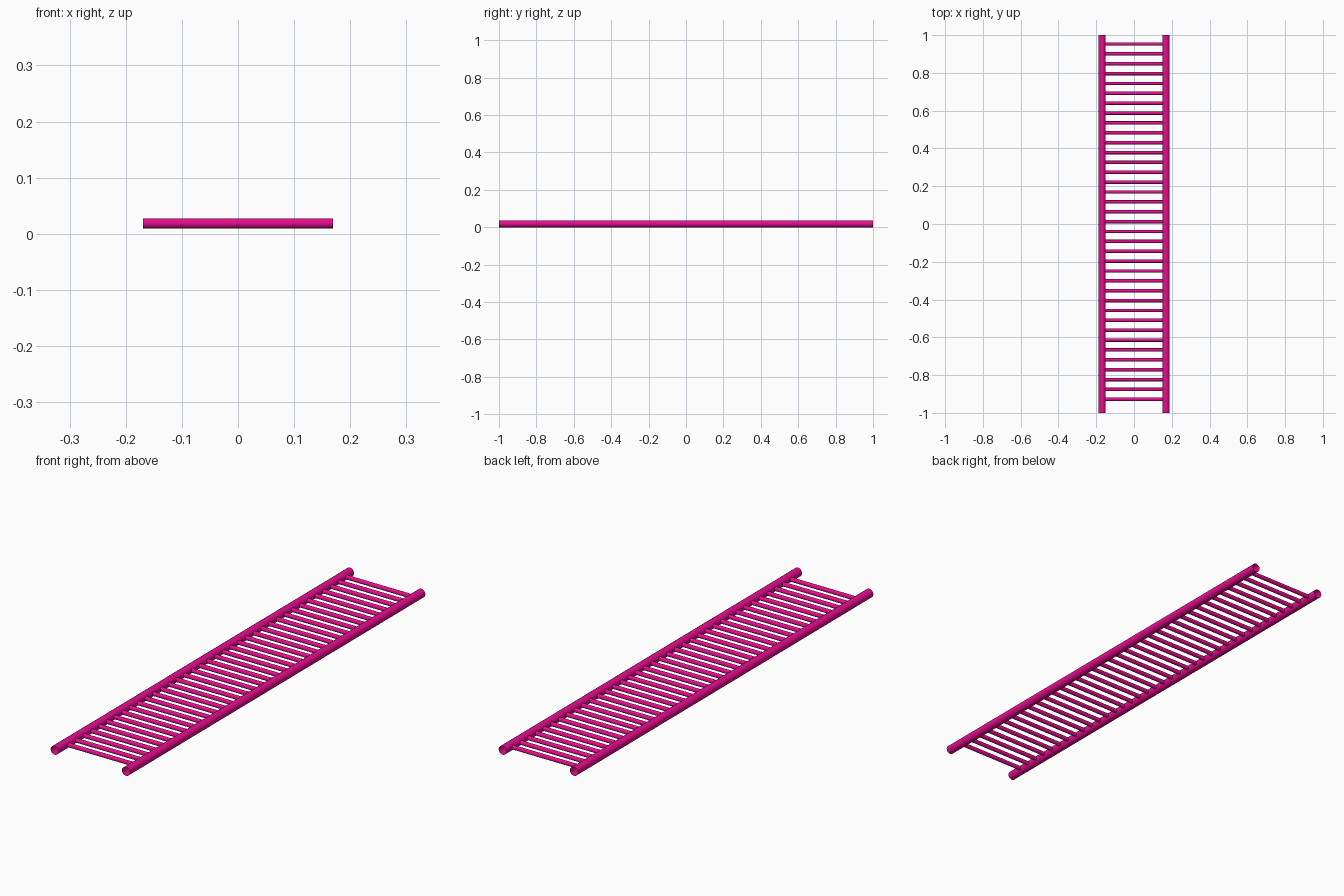
import bpy
from math import pi

if "Cube" in bpy.data.objects:
    bpy.data.objects.remove(bpy.data.objects["Cube"])

RAIL_R = 0.0187      # side rail radius
RAIL_X = 0.169       # rail centre line
RUNG_R = 0.009
RUNG_COUNT = 37
RUNG_FIRST, RUNG_LAST = -0.928, 0.953

mat = bpy.data.materials.new("magenta_paint")
mat.diffuse_color = (0.80, 0.004, 0.27, 1)
mat.use_nodes = True
mat.node_tree.nodes["Principled BSDF"].inputs["Base Color"].default_value = mat.diffuse_color


def tube(name, radius, length, location, rotation):
    """Open-ended smooth tube."""
    bpy.ops.mesh.primitive_cylinder_add(
        vertices=16, radius=radius, depth=length, end_fill_type='NOTHING',
        location=location, rotation=rotation)
    obj = bpy.context.object
    obj.name = name
    obj.data.materials.append(mat)
    bpy.ops.object.transform_apply(location=False, rotation=True, scale=False)
    bpy.ops.object.shade_smooth_by_angle()
    return obj


# Two long side rails
for side, sx in (("left", -1), ("right", 1)):
    tube(side + "_rail", RAIL_R, 2.0, (sx * RAIL_X, 0, RAIL_R), (pi / 2, 0, 0))

# Evenly spaced rungs between the rails
rungs = tube("rungs", RUNG_R, 2 * RAIL_X, (0, RUNG_FIRST, RAIL_R), (0, pi / 2, 0))
array = rungs.modifiers.new("repeat", 'ARRAY')
array.count = RUNG_COUNT
array.use_relative_offset = False
array.use_constant_offset = True
array.constant_offset_displace = (0, (RUNG_LAST - RUNG_FIRST) / (RUNG_COUNT - 1), 0)
